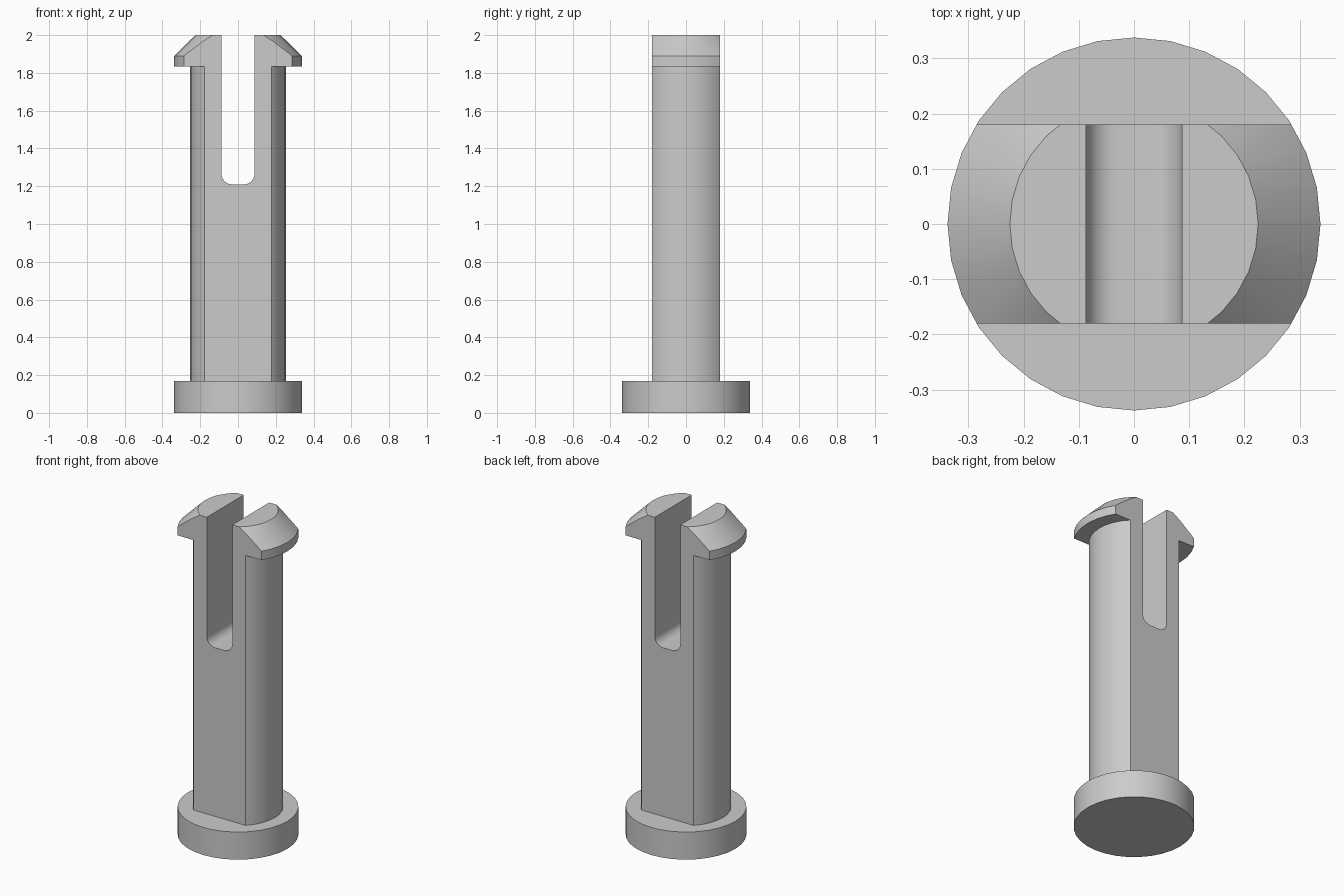
import bpy, bmesh, math
from mathutils import Matrix, Vector

cube = bpy.data.objects.get("Cube")
if cube:
    bpy.data.objects.remove(cube, do_unlink=True)

SIDES = 32
FLAT = 0.18
BASE_TOP = 0.17

grey = bpy.data.materials.new("plain grey")
grey.use_nodes = True
colour = (0.6, 0.6, 0.6, 1)
grey.diffuse_color = colour
grey.node_tree.nodes["Principled BSDF"].inputs["Base Color"].default_value = colour


def add_object(name, bm):
    bmesh.ops.recalc_face_normals(bm, faces=bm.faces)
    mesh = bpy.data.meshes.new(name)
    bm.to_mesh(mesh)
    bm.free()
    mesh.materials.append(grey)
    obj = bpy.data.objects.new(name, mesh)
    bpy.context.collection.objects.link(obj)
    return obj


def lathe(profile):
    """Closed solid of revolution from (radius, height) points."""
    bm = bmesh.new()
    rings = []
    for r, z in profile:
        rings.append([bm.verts.new(Matrix.Rotation(math.tau * i / SIDES, 3, "Z") @ Vector((r, 0, z)))
                      for i in range(SIDES)])
    for low, high in zip(rings, rings[1:]):
        for i in range(SIDES):
            j = (i + 1) % SIDES
            bm.faces.new((low[i], low[j], high[j], high[i]))
    bm.faces.new(rings[0][::-1])
    bm.faces.new(rings[-1])
    return bm


def smooth(obj):
    bpy.ops.object.select_all(action="DESELECT")
    obj.select_set(True)
    bpy.context.view_layer.objects.active = obj
    bpy.ops.object.shade_smooth_by_angle(angle=math.radians(25))


# Round base
base = add_object("base", lathe([(0.338, 0), (0.338, BASE_TOP)]))
smooth(base)

# Shaft with flared snap head, trimmed flat at front and back
bm = lathe([(0.253, BASE_TOP), (0.253, 1.835), (0.338, 1.835), (0.338, 1.89), (0.225, 2)])
for side in (-1, 1):
    cut = bmesh.ops.bisect_plane(bm, geom=bm.verts[:] + bm.edges[:] + bm.faces[:],
                                 plane_co=(0, side * FLAT, 0), plane_no=(0, side, 0),
                                 clear_outer=True)
    rim = [e for e in cut["geom_cut"] if isinstance(e, bmesh.types.BMEdge)]
    bmesh.ops.edgenet_fill(bm, edges=rim)
clip = add_object("split_clip", bm)

# Slot cutter with rounded lower corners
half, floor, fillet, steps = 0.087, 1.21, 0.055, 8
outline = [(half, 2.2), (-half, 2.2)]
for sign, start in ((-1, math.pi), (1, 1.5 * math.pi)):
    for k in range(steps + 1):
        a = start + k * math.pi / (2 * steps)
        outline.append((sign * (half - fillet) + fillet * math.cos(a),
                        floor + fillet + fillet * math.sin(a)))
bm = bmesh.new()
face = bm.faces.new([bm.verts.new((x, -0.5, z)) for x, z in outline])
wall = bmesh.ops.extrude_face_region(bm, geom=[face])
bmesh.ops.translate(bm, vec=(0, 1, 0),
                    verts=[v for v in wall["geom"] if isinstance(v, bmesh.types.BMVert)])
cutter = add_object("slot_cutter", bm)

# Cut the slot and discard the cutter
mod = clip.modifiers.new("slot", "BOOLEAN")
mod.operation = "DIFFERENCE"
mod.solver = "EXACT"
mod.object = cutter
bpy.context.view_layer.objects.active = clip
bpy.ops.object.modifier_apply(modifier=mod.name)
bpy.data.objects.remove(cutter, do_unlink=True)
smooth(clip)
